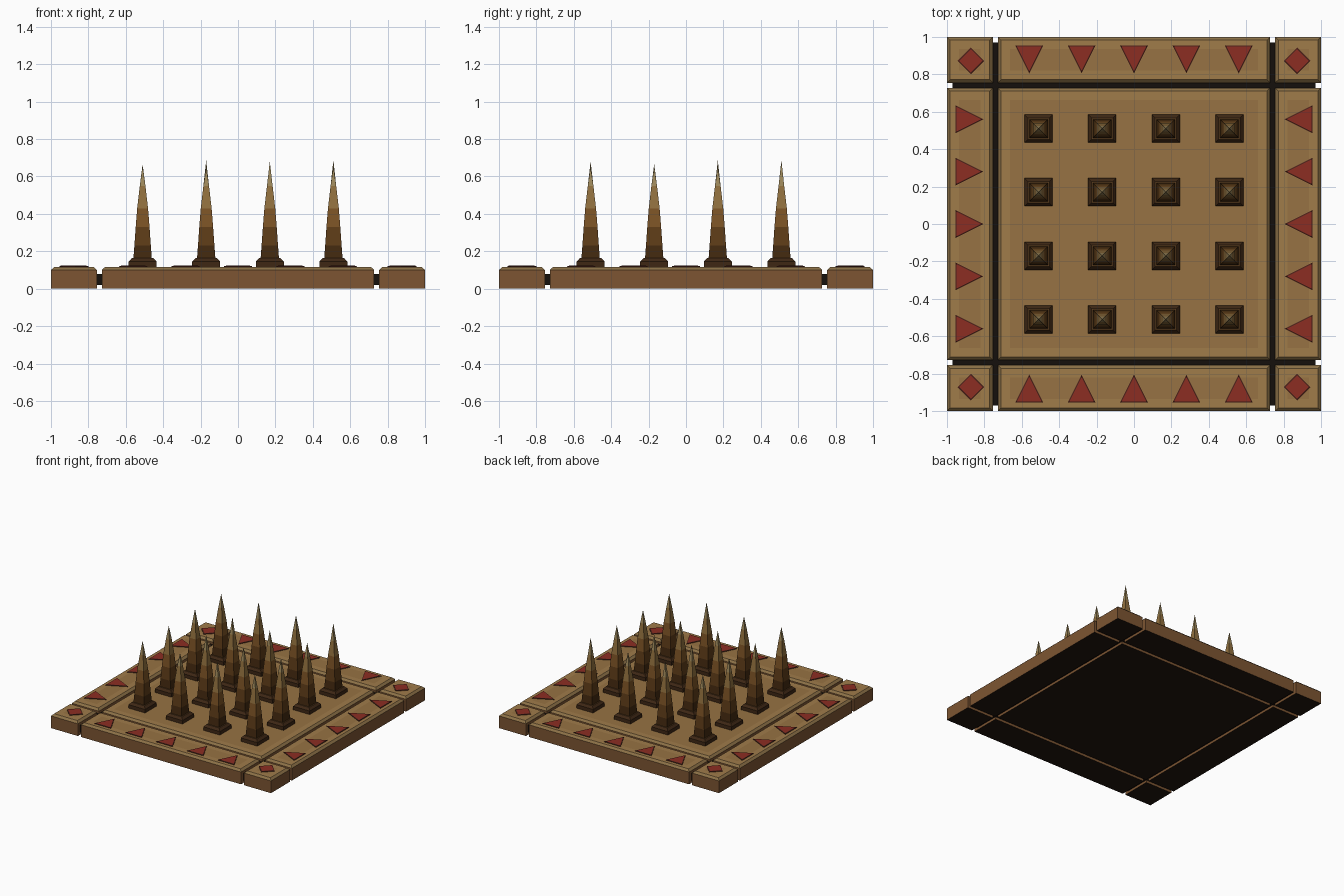
import bpy, bmesh, math, random
from mathutils import Vector

if "Cube" in bpy.data.objects:
    bpy.data.objects.remove(bpy.data.objects["Cube"])

random.seed(4)


def material(name, hexcode):
    rgb = [int(hexcode[i:i + 2], 16) / 255 for i in (0, 2, 4)]
    m = bpy.data.materials.new(name)
    m.diffuse_color = [((c + 0.055) / 1.055) ** 2.4 if c > 0.04 else c / 12.92 for c in rgb] + [1]
    m.use_nodes = True
    m.node_tree.nodes["Principled BSDF"].inputs["Base Color"].default_value = m.diffuse_color
    return m


UNDER = material("underside", "20140e")
GROOVE = material("groove", "15100c")
SIDE = material("stone_side", "7d5532")
EDGE = material("stone_edge", "8b7046")
RIM = material("stone_rim", "a07c4a")
PANEL = material("stone_panel", "977243")
RED = material("red_inlay", "8c2d22")
OUTLINE = material("inlay_outline", "4a2018")
SOCKET = material("socket", "3e2714")
SOCKET_TOP = material("socket_top", "5a3c1e")
SPIKE = [material("spike_%d" % i, h) for i, h in
         enumerate(("43290f", "5f3d18", "7d5426", "92713f", "a08a5c"))]


def loft(name, center, rings, mats):
    """Stack polygon rings of (points, z); mats = bottom, each wall band, top."""
    used = list(dict.fromkeys(mats))
    bm = bmesh.new()
    loops = [[bm.verts.new((center[0] + x, center[1] + y, z)) for x, y in pts] for pts, z in rings]
    bm.faces.new(loops[0][::-1]).material_index = used.index(mats[0])
    for a, b, m in zip(loops, loops[1:], mats[1:]):
        n = len(a)
        for i in range(n):
            j = (i + 1) % n
            quad = [a[i], a[j], b[j], b[i]] if len(b) > 1 else [a[i], a[j], b[0]]
            bm.faces.new(quad).material_index = used.index(m)
    if len(loops[-1]) > 2:
        bm.faces.new(loops[-1]).material_index = used.index(mats[-1])
    me = bpy.data.meshes.new(name)
    bm.to_mesh(me)
    bm.free()
    for m in used:
        me.materials.append(m)
    ob = bpy.data.objects.new(name, me)
    bpy.context.collection.objects.link(ob)
    return ob


def rect(hx, hy=None):
    hy = hx if hy is None else hy
    return [(-hx, -hy), (hx, -hy), (hx, hy), (-hx, hy)]


def tile(name, center, hx, hy):
    loft(name, center, [(rect(hx, hy), 0), (rect(hx, hy), 0.10),
                        (rect(hx - 0.017, hy - 0.017), 0.116),
                        (rect(hx - 0.065, hy - 0.065), 0.116)],
         [UNDER, SIDE, EDGE, RIM, PANEL])


def inlay(name, center, pts, angle):
    c, s = math.cos(angle), math.sin(angle)
    pts = [(x * c - y * s, x * s + y * c) for x, y in pts]
    inner = [(x * 0.86, y * 0.86) for x, y in pts]
    loft(name, center, [(pts, 0.112), (pts, 0.120), (inner, 0.123)],
         [OUTLINE, OUTLINE, OUTLINE, RED])


# dark slab seen in the grooves
loft("groove_slab", (0, 0), [(rect(0.97), 0.02), (rect(0.97), 0.08)], [UNDER, GROOVE, GROOVE])

# centre, border and corner tiles
IN, MID, HALF = 0.728, 0.8775, 0.1225
tile("centre_tile", (0, 0), IN, IN)
for k in range(4):
    a = k * math.pi / 2
    ux, uy = round(math.cos(a)), round(math.sin(a))
    tile("border_tile", (ux * MID, uy * MID), *((HALF, IN) if ux else (IN, HALF)))
    cx, cy = (ux - uy) * MID, (uy + ux) * MID
    tile("corner_tile", (cx, cy), HALF, HALF)
    # red diamonds on corners, inward-pointing triangles on borders
    d = 0.072
    inlay("corner_diamond", (math.copysign(0.872, cx), math.copysign(0.872, cy)),
          [(d, 0), (0, d), (-d, 0), (0, -d)], 0)
    for i in range(-2, 3):
        t = i * 0.28
        r = 0.905
        inlay("border_triangle", (ux * r - uy * t, uy * r + ux * t),
              [(0.05, -0.075), (0.05, 0.075), (-0.1, 0)], a)

# spikes with stepped square sockets
for ix in (-0.51, -0.17, 0.17, 0.51):
    for iy in (-0.51, -0.17, 0.17, 0.51):
        loft("spike_socket", (ix, iy), [(rect(0.075), 0.11), (rect(0.075), 0.145),
                                        (rect(0.058), 0.163)],
             [SOCKET, SOCKET, SOCKET, SOCKET_TOP])
        top = random.uniform(0.65, 0.69)
        body = [(0.05, 0.15), (0.044, 0.23), (0.037, 0.33), (0.029, 0.43), (0.015, 0.55)]
        loft("spike", (ix, iy), [(rect(h), z) for h, z in body] + [([(0, 0)], top)],
             [SPIKE[0]] + SPIKE)
